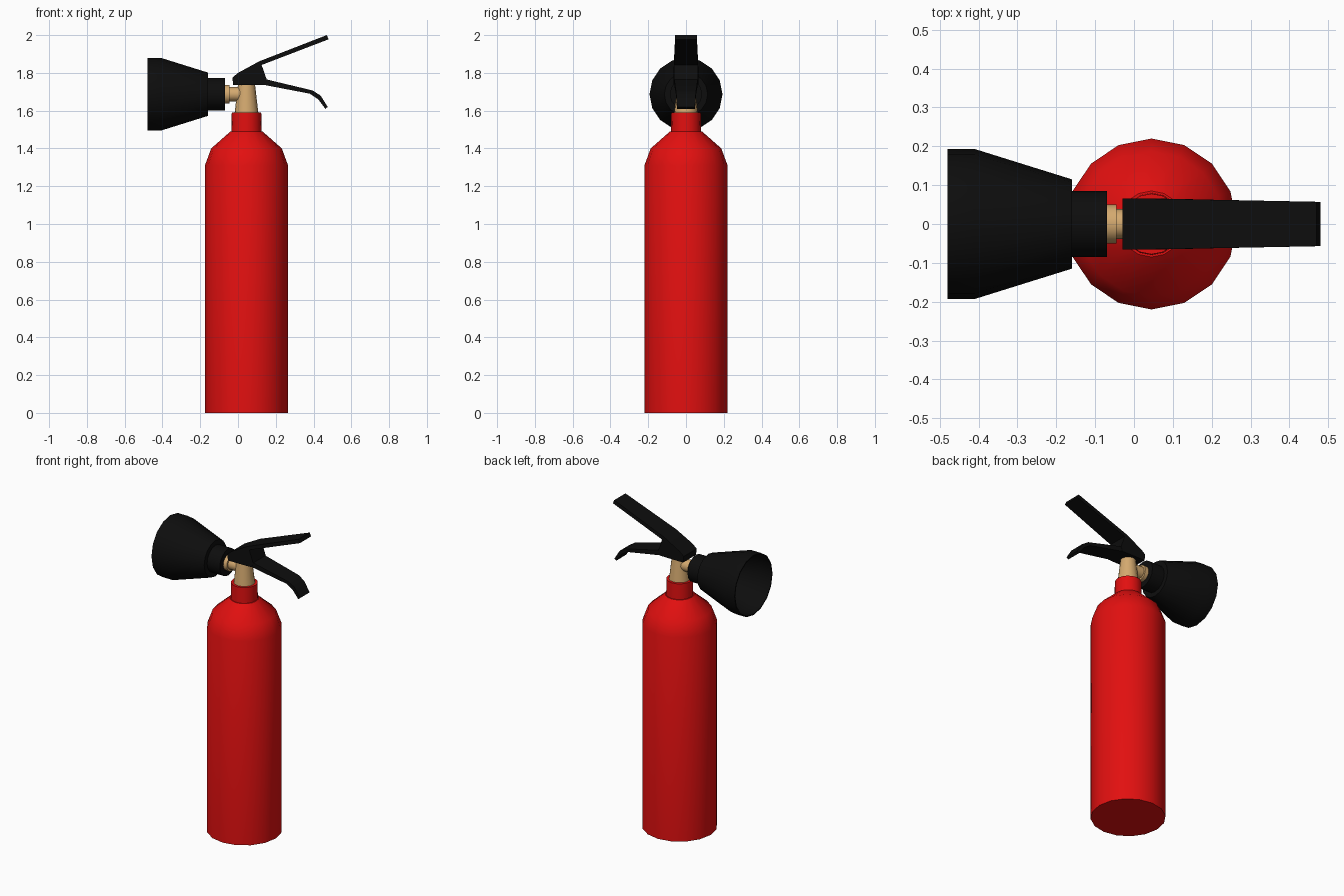
import bpy, bmesh, math
from mathutils import Vector

cube = bpy.data.objects.get("Cube")
if cube:
    bpy.data.objects.remove(cube, do_unlink=True)


def material(name, color):
    m = bpy.data.materials.new(name)
    m.use_nodes = True
    m.diffuse_color = color
    m.node_tree.nodes["Principled BSDF"].inputs["Base Color"].default_value = color
    return m


RED = material("red paint", (0.76, 0.005, 0.005, 1))
BRASS = material("brass", (0.66, 0.40, 0.16, 1))
BLACK = material("black plastic", (0.004, 0.004, 0.004, 1))
CENTRE = 0.045   # x of the tank axis
OUTLET = 1.687   # z of the horn axis


def loft(name, rings, mat):
    """Skin a row of equal rings and cap both ends."""
    bm = bmesh.new()
    rows = [[bm.verts.new(p) for p in ring] for ring in rings]
    for a, b in zip(rows, rows[1:]):
        for i in range(len(a)):
            j = (i + 1) % len(a)
            bm.faces.new((a[i], a[j], b[j], b[i]))
    bm.faces.new(rows[0])
    bm.faces.new(rows[-1])
    bmesh.ops.recalc_face_normals(bm, faces=bm.faces)
    mesh = bpy.data.meshes.new(name)
    bm.to_mesh(mesh)
    bm.free()
    mesh.materials.append(mat)
    obj = bpy.data.objects.new(name, mesh)
    bpy.context.collection.objects.link(obj)
    bpy.ops.object.select_all(action="DESELECT")
    obj.select_set(True)
    bpy.context.view_layer.objects.active = obj
    bpy.ops.object.shade_smooth_by_angle(angle=math.radians(32))
    return obj


def turned(name, profile, mat, sideways=False, sides=16):
    """Lathe (radius, position) pairs about the tank or the horn axis."""
    rings = []
    for r, t in profile:
        ring = []
        for i in range(sides):
            a = math.tau * i / sides
            u, v = r * math.cos(a), r * math.sin(a)
            ring.append(Vector((t, u, OUTLET + v)) if sideways
                        else Vector((CENTRE + u, v, t)))
        rings.append(ring)
    return loft(name, rings, mat)


def bar(name, sections, mat):
    """Flat bar from (x top, z top, x bottom, z bottom, half width) sections."""
    return loft(name, [[(xt, -w, zt), (xt, w, zt), (xb, w, zb), (xb, -w, zb)]
                       for xt, zt, xb, zb, w in sections], mat)


# Tank and collar
turned("tank", [(0.22, 0), (0.22, 1.31), (0.187, 1.40), (0.085, 1.49)], RED)
turned("collar", [(0.08, 1.48), (0.078, 1.59)], RED)

# Valve and outlet
turned("valve", [(0.063, 1.585), (0.045, 1.74)], BRASS)
turned("outlet_pipe", [(0.038, 0.04), (0.038, -0.05)], BRASS, True)
turned("outlet_nut", [(0.05, -0.045), (0.05, -0.075)], BRASS, True)

# Discharge horn: sleeve and hollow flare
turned("horn_sleeve", [(0.085, -0.07), (0.085, -0.17)], BLACK, True)
turned("horn", [(0.115, -0.16), (0.193, -0.41), (0.193, -0.48),
                (0.186, -0.48), (0.186, -0.41), (0.107, -0.168)], BLACK, True)

# Valve head running into the upper handle
bar("upper_handle", [
    (-0.03, 1.775, -0.025, 1.735, 0.066),
    (0.00, 1.80, 0.03, 1.735, 0.066),
    (0.11, 1.86, 0.14, 1.735, 0.064),
    (0.115, 1.862, 0.152, 1.765, 0.064),
    (0.117, 1.863, 0.125, 1.842, 0.064),
    (0.47, 2.0, 0.48, 1.978, 0.057)], BLACK)

# Lower carrying lever with its bent tip
bar("lower_lever", [
    (0.10, 1.78, 0.10, 1.735, 0.062),
    (0.152, 1.765, 0.145, 1.735, 0.062),
    (0.395, 1.707, 0.38, 1.69, 0.054),
    (0.437, 1.68, 0.425, 1.66, 0.051),
    (0.475, 1.62, 0.462, 1.61, 0.048)], BLACK)
